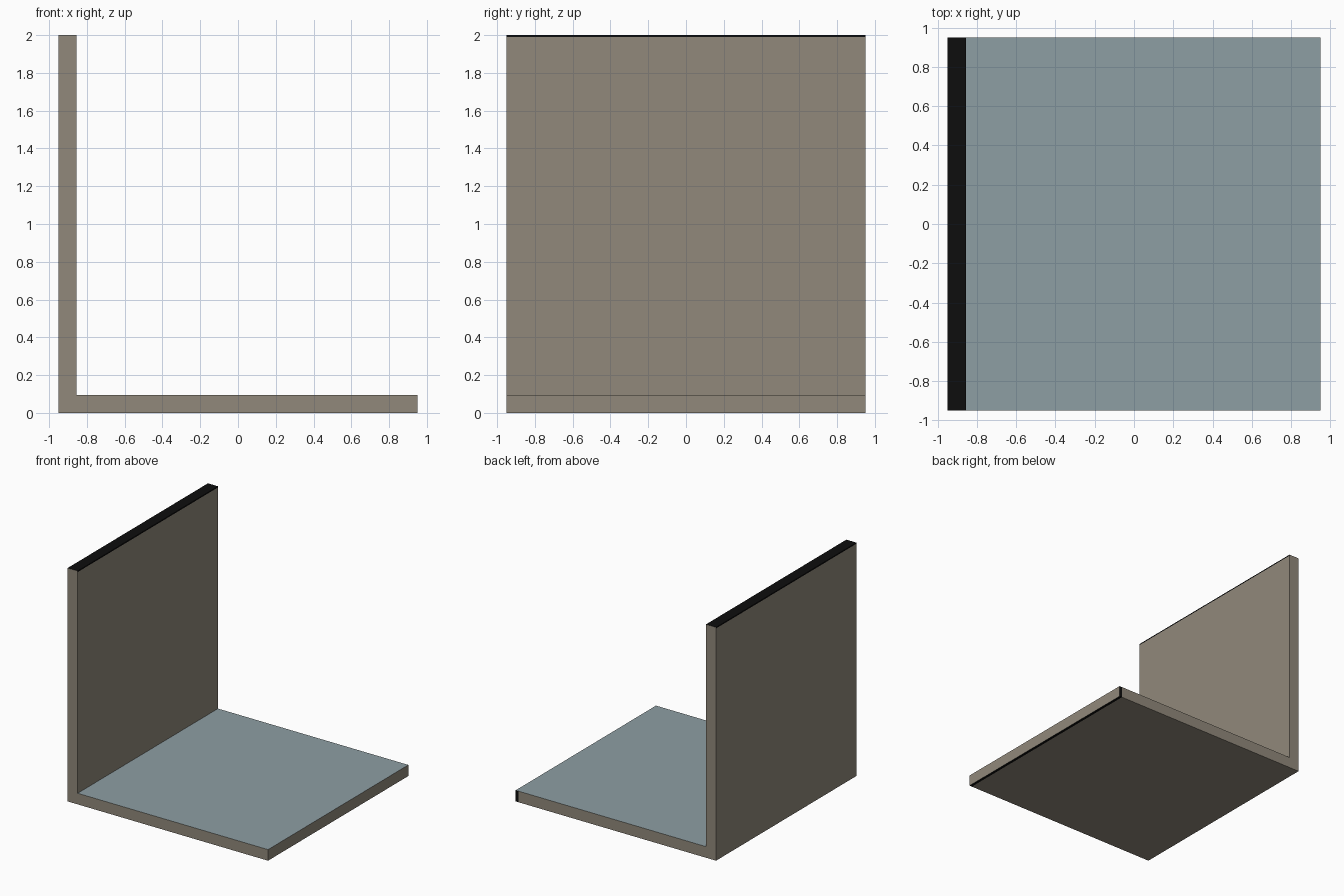
import bpy, bmesh

if "Cube" in bpy.data.objects:
    bpy.data.objects.remove(bpy.data.objects["Cube"])

H = 0.95      # half width and half depth
T = 0.095     # panel thickness


def material(name, rgb):
    m = bpy.data.materials.new(name)
    m.diffuse_color = (*rgb, 1.0)
    m.use_nodes = True
    m.node_tree.nodes["Principled BSDF"].inputs["Base Color"].default_value = m.diffuse_color
    return m


stone = material("warm_grey_stone", (0.283, 0.250, 0.198))
slate = material("blue_grey_floor", (0.270, 0.342, 0.366))
black = material("black_trim", (0.004, 0.004, 0.004))

# L-shaped section extruded from front to back
profile = [(-H, 0), (H, 0), (H, T), (-H + T, T), (-H + T, 2), (-H, 2)]
bm = bmesh.new()
face = bm.faces.new([bm.verts.new((x, -H, z)) for x, z in profile])
ext = bmesh.ops.extrude_face_region(bm, geom=[face])
bmesh.ops.translate(bm, vec=(0, 2 * H, 0),
                    verts=[v for v in ext["geom"] if isinstance(v, bmesh.types.BMVert)])
bmesh.ops.recalc_face_normals(bm, faces=bm.faces[:])

# cut lines for the thin trim along the wall top and the floor end
TRIM_Z, TRIM_X = 1.99, H - 0.025
for co, no in (((0, 0, TRIM_Z), (0, 0, 1)), ((TRIM_X, 0, 0), (1, 0, 0))):
    bmesh.ops.bisect_plane(bm, geom=bm.verts[:] + bm.edges[:] + bm.faces[:],
                           plane_co=co, plane_no=no)
bm.normal_update()

# colour by direction and position
for f in bm.faces:
    n, c = f.normal, f.calc_center_median()
    if n.z > 0.5:
        f.material_index = 2 if c.z > 1 else 1
    elif c.z > TRIM_Z and abs(n.x) > 0.5:
        f.material_index = 2
    elif c.x > TRIM_X and (n.z < -0.5 or n.y > 0.5):
        f.material_index = 2

mesh = bpy.data.meshes.new("wall_and_floor")
bm.to_mesh(mesh)
bm.free()
for m in (stone, slate, black):
    mesh.materials.append(m)
obj = bpy.data.objects.new("wall_and_floor", mesh)
bpy.context.collection.objects.link(obj)
